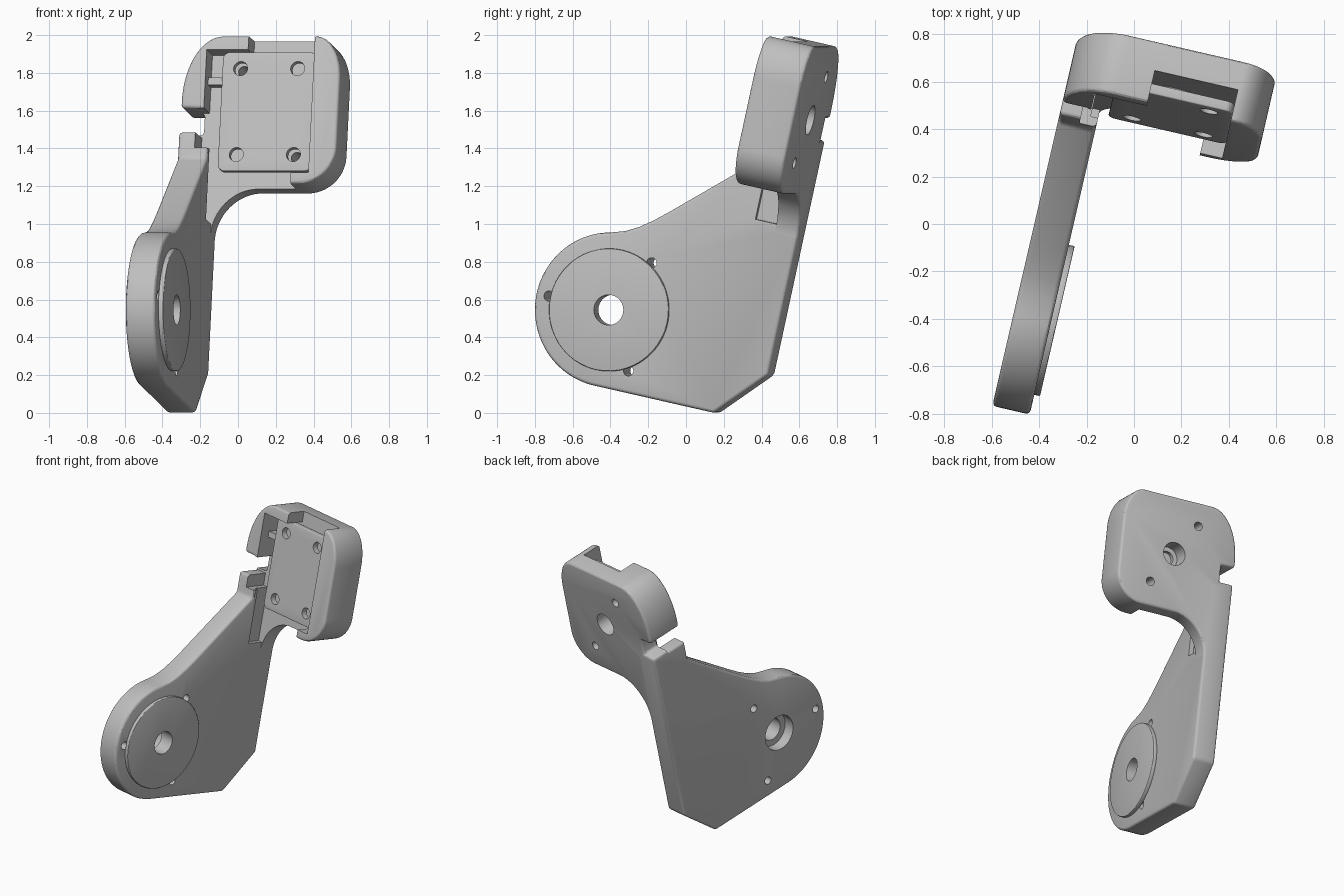
import bpy, bmesh
from math import sin, cos, pi, radians
from mathutils import Matrix, Vector

if "Cube" in bpy.data.objects:
    bpy.data.objects.remove(bpy.data.objects["Cube"], do_unlink=True)

grey = bpy.data.materials.new("light grey plastic")
grey.use_nodes = True
grey.diffuse_color = (0.52, 0.52, 0.52, 1)
grey.node_tree.nodes["Principled BSDF"].inputs["Base Color"].default_value = (0.52, 0.52, 0.52, 1)

# The part is drawn square to its own axes, then tilted back and turned
POSE = Matrix.Rotation(radians(-13), 4, 'Z') @ Matrix.Rotation(radians(-12.5), 4, 'X')


def arc(cx, cz, rx, rz, start, end, n=20):
    angles = [radians(start + (end - start) * i / n) for i in range(n + 1)]
    return [(cx + rx * cos(a), cz + rz * sin(a)) for a in angles]


def activate(obj):
    bpy.ops.object.select_all(action='DESELECT')
    obj.select_set(True)
    bpy.context.view_layer.objects.active = obj


def prism(name, outline, axis, lo, hi, bevel=0):
    """Extrude an outline along x (outline in y,z) or y (outline in x,z)."""
    bm = bmesh.new()
    place = (lambda p: (lo, p[0], p[1])) if axis == 'x' else (lambda p: (p[0], lo, p[1]))
    face = bm.faces.new([bm.verts.new(place(p)) for p in outline])
    grown = bmesh.ops.extrude_face_region(bm, geom=[face])["geom"]
    step = Vector((hi - lo, 0, 0) if axis == 'x' else (0, hi - lo, 0))
    bmesh.ops.translate(bm, vec=step, verts=[g for g in grown if isinstance(g, bmesh.types.BMVert)])
    bmesh.ops.recalc_face_normals(bm, faces=bm.faces)
    mesh = bpy.data.meshes.new(name)
    bm.to_mesh(mesh)
    bm.free()
    mesh.materials.append(grey)
    obj = bpy.data.objects.new(name, mesh)
    bpy.context.collection.objects.link(obj)
    if bevel:
        mod = obj.modifiers.new("round_edges", 'BEVEL')
        mod.width, mod.segments = bevel, 3
        mod.limit_method, mod.angle_limit = 'ANGLE', radians(35)
        activate(obj)
        bpy.ops.object.modifier_apply(modifier=mod.name)
    return obj


def box(name, x, y, z):
    return prism(name, [(x[0], z[0]), (x[1], z[0]), (x[1], z[1]), (x[0], z[1])], 'y', *y)


def rod(name, a, b, r, axis, lo, hi, bevel=0):
    return prism(name, arc(a, b, r, r, 0, 360, 48)[:-1], axis, lo, hi, bevel)


def combine(obj, others, operation='DIFFERENCE'):
    for other in others:
        mod = obj.modifiers.new("combine", 'BOOLEAN')
        mod.operation, mod.solver, mod.object = operation, 'EXACT', other
        activate(obj)
        bpy.ops.object.modifier_apply(modifier=mod.name)
        bpy.data.objects.remove(other, do_unlink=True)


OUT, IN = -0.41, -0.248      # side arm faces
FRONT, FLOOR, BACK = 0.07, 0.21, 0.335   # head depths
HY, HZ = -0.579, 0.43        # hub centre
PX, PZ = 0.046, 1.662        # cover plate centre

# Side arm: round hub end, concave shoulder, sloped front edge, stub on top
arm_outline = arc(HY, HZ, 0.41, 0.41, 270, 102.5, 48) + [
    (-0.59, 0.855), (-0.52, 0.893), (-0.45, 0.945), (-0.385, 1.0),
    (0.05, 1.39), (0.05, 1.535), (BACK, 1.535), (BACK, 0.28), (0.09, 0.02)]
arm = prism("bracket_body", arm_outline, 'x', OUT, IN, 0.018)

# Head: rounded block with a side notch and a fillet running into the arm
head_outline = ([(OUT, 1.0)] + arc(0, 1.0, -IN, 0.26, 180, 90)
                + arc(0.245, 1.46, 0.2, 0.2, 270, 360)
                + arc(0.305, 1.83, 0.14, 0.23, 0, 90)
                + arc(-0.2, 1.71, 0.21, 0.35, 90, 180)
                + [(OUT, 1.67), (-0.31, 1.67), (-0.31, 1.55), (OUT, 1.55)])
head = prism("head", head_outline, 'y', FRONT, BACK, 0.018)
depth = (-0.2, FLOOR)
combine(head, [
    box("pocket", (-0.285, 0.30), depth, (1.32, 1.985)),
    box("top_opening", (-0.06, 0.30), depth, (1.9, 2.2)),
    box("bottom_opening", (-0.6, 0.205), depth, (0.8, 1.4)),
    box("side_opening", (-0.6, -0.2), depth, (0.8, 1.67)),
])

# Cable slot and step on the inner side of the arm
combine(arm, [
    box("cable_slot", (-0.28, -0.1), (0.09, FLOOR), (1.07, 1.7)),
    box("stub_step", (-0.32, -0.1), (-0.1, FLOOR), (1.45, 1.7)),
])
combine(arm, [head], 'UNION')

# Hub bore, counterbore and three screw holes
holes = [rod("hub_bore", HY, HZ, 0.08, 'x', -0.6, 0),
         rod("hub_counterbore", HY, HZ, 0.125, 'x', -0.6, -0.33)]
for angle in (60, 180, 300):
    a = radians(angle)
    holes.append(rod("hub_screw", HY + 0.338 * cos(a), HZ + 0.338 * sin(a), 0.027, 'x', -0.6, 0))
# Back holes of the head
holes.append(rod("back_hole", PX, PZ, 0.08, 'y', 0.19, 0.5))
for s in (-1, 1):
    holes.append(rod("back_screw", PX + s * 0.155, PZ - s * 0.233, 0.03, 'y', 0.19, 0.5))
combine(arm, holes)

# Thin hub disc on the inner face
disc = rod("hub_disc", HY, HZ, 0.325, 'x', IN - 0.002, -0.223, 0.005)
combine(disc, [rod("disc_bore", HY, HZ, 0.08, 'x', -0.4, 0)])

# Cover plate with four corner holes, set in the pocket
w, h, r = 0.254, 0.322, 0.035
plate_outline = []
for sx, sz, start in ((1, 1, 0), (-1, 1, 90), (-1, -1, 180), (1, -1, 270)):
    plate_outline += arc(PX + sx * (w - r), PZ + sz * (h - r), r, r, start, start + 90, 6)
plate = prism("cover_plate", plate_outline, 'y', 0.126, 0.17, 0.006)
combine(plate, [rod("plate_hole", PX + sx * 0.155, PZ + sz * 0.233, 0.038, 'y', 0, 0.3)
                for sx in (-1, 1) for sz in (-1, 1)])

# Boss ring behind the plate
boss = rod("boss_ring", PX, PZ, 0.15, 'y', 0.168, FLOOR + 0.002)
combine(boss, [rod("boss_bore", PX, PZ, 0.05, 'y', 0.18, 0.4)])

# Small catch beside the plate
catch = box("side_catch", (-0.29, -0.2), (0.14, FLOOR + 0.002), (1.81, 1.85))

# Pose and shade every part
for obj in (arm, disc, plate, boss, catch):
    obj.matrix_world = POSE
    activate(obj)
    bpy.ops.object.shade_smooth_by_angle(angle=radians(30))
